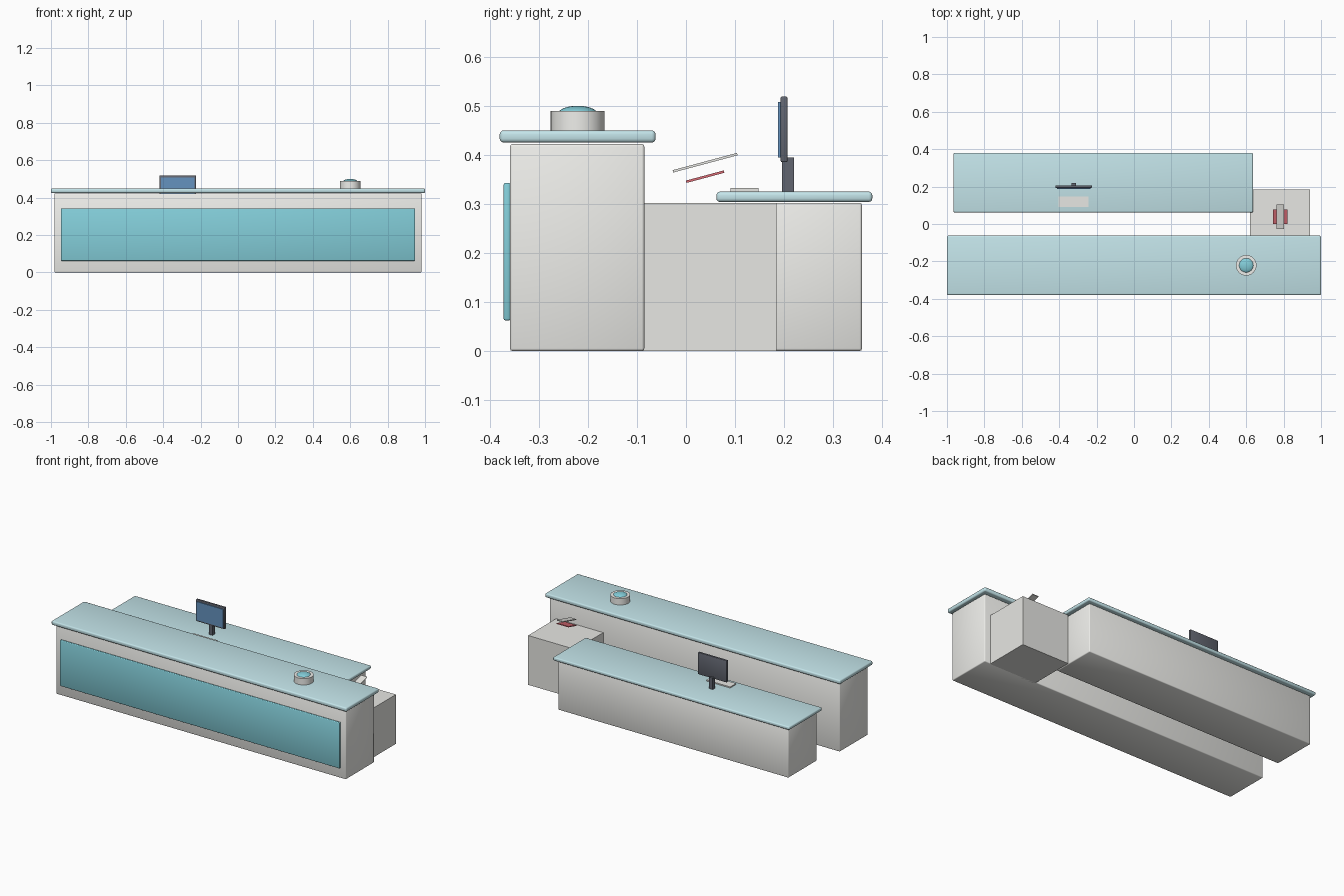
import bpy, math

if "Cube" in bpy.data.objects:
    bpy.data.objects.remove(bpy.data.objects["Cube"])


def material(name, rgb):
    m = bpy.data.materials.new(name)
    m.diffuse_color = (*rgb, 1)
    m.use_nodes = True
    m.node_tree.nodes["Principled BSDF"].inputs["Base Color"].default_value = m.diffuse_color
    return m


white = material("warm_white", (0.86, 0.86, 0.83))
stone = material("light_stone", (0.8, 0.8, 0.77))
pale = material("pale_teal", (0.55, 0.78, 0.82))
teal = material("teal", (0.23, 0.62, 0.7))
dark = material("charcoal", (0.12, 0.13, 0.16))
blue = material("screen_blue", (0.13, 0.29, 0.52))
red = material("red", (0.7, 0.15, 0.18))


def box(name, x, y, z, mat, bevel=0.0, segments=1, tilt=0.0):
    """Box from (min, max) ranges, optionally with soft smooth-shaded edges."""
    bpy.ops.mesh.primitive_cube_add(
        size=1, location=[sum(r) / 2 for r in (x, y, z)])
    o = bpy.context.object
    o.name = name
    o.scale = [r[1] - r[0] for r in (x, y, z)]
    bpy.ops.object.transform_apply(location=False, rotation=False, scale=True)
    o.rotation_euler.x = math.radians(tilt)
    o.data.materials.append(mat)
    if bevel:
        b = o.modifiers.new("soft_edges", 'BEVEL')
        b.width = bevel
        b.segments = segments
        b.harden_normals = False
        bpy.ops.object.shade_smooth()
    return o


# Tall front counter with its decorative panel
box("front_counter_body", (-0.982, 0.982), (-0.359, -0.085), (0, 0.422), white, 0.005, 2)
box("front_counter_top", (-1, 1), (-0.38, -0.062), (0.425, 0.45), pale, 0.008, 3)
box("front_panel", (-0.947, 0.947), (-0.372, -0.358), (0.062, 0.343), teal, 0.004, 2)

# Lower work desk behind
box("rear_desk_body", (-0.945, 0.615), (0.085, 0.359), (0, 0.302), white, 0.005, 2)
box("rear_desk_top", (-0.965, 0.637), (0.062, 0.38), (0.304, 0.325), pale, 0.007, 3)

# Side cabinet joining the two
box("side_cabinet", (0.62, 0.94), (-0.1, 0.185), (0, 0.302), stone)

# Monitor and keyboard
box("monitor_stand", (-0.335, -0.31), (0.196, 0.22), (0.325, 0.395), dark)
box("monitor", (-0.42, -0.225), (0.193, 0.207), (0.385, 0.519), dark, 0.003, 2)
box("monitor_screen", (-0.413, -0.232), (0.188, 0.194), (0.395, 0.508), blue)
box("keyboard", (-0.403, -0.242), (0.091, 0.148), (0.323, 0.332), stone)

# Tilted red and white bars hovering over the cabinet
box("red_bar", (0.743, 0.822), (-0.001, 0.079), (0.353, 0.358), red, tilt=15)
box("white_bar", (0.762, 0.802), (-0.029, 0.107), (0.3815, 0.3865), stone, tilt=15)

# Counter bell: round base and a flattened dome
bpy.ops.mesh.primitive_cylinder_add(vertices=32, radius=0.055, depth=0.04,
                                    location=(0.6, -0.221, 0.469))
base = bpy.context.object
base.name = "bell_base"
base.data.materials.append(white)
bpy.ops.object.shade_smooth_by_angle(angle=math.radians(35))

bpy.ops.mesh.primitive_uv_sphere_add(segments=32, ring_count=16, radius=0.04,
                                     location=(0.6, -0.221, 0.484))
dome = bpy.context.object
dome.name = "bell_dome"
dome.scale.z = 0.4
dome.data.materials.append(teal)
bpy.ops.object.shade_smooth()
